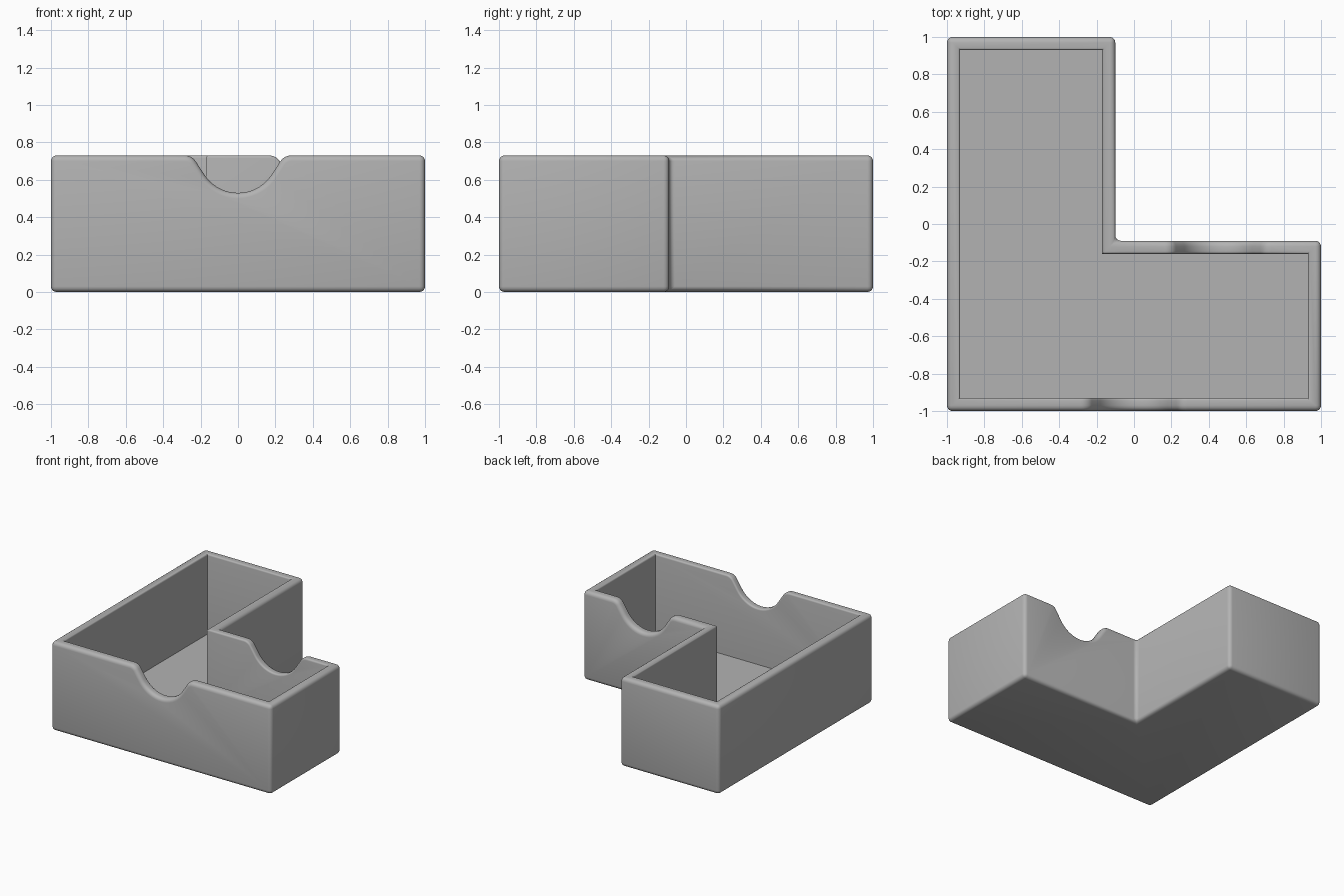
import bpy, bmesh
from math import sin, cos, radians
from mathutils import Matrix, Vector

if "Cube" in bpy.data.objects:
    bpy.data.objects.remove(bpy.data.objects["Cube"])

HEIGHT, WALL, FLOOR = 0.73, 0.07, 0.07
INNER_X, INNER_Y = -0.10, -0.09   # re-entrant corner of the L


def prism(name, outline, depth, matrix):
    """Extrude a flat outline along its local z and place it."""
    bm = bmesh.new()
    face = bm.faces.new([bm.verts.new((u, v, 0)) for u, v in outline])
    out = bmesh.ops.extrude_face_region(bm, geom=[face])
    bmesh.ops.translate(bm, vec=(0, 0, depth),
                        verts=[g for g in out["geom"] if isinstance(g, bmesh.types.BMVert)])
    bmesh.ops.transform(bm, matrix=matrix, verts=bm.verts)
    bmesh.ops.recalc_face_normals(bm, faces=bm.faces)
    mesh = bpy.data.meshes.new(name)
    bm.to_mesh(mesh)
    bm.free()
    obj = bpy.data.objects.new(name, mesh)
    bpy.context.collection.objects.link(obj)
    return obj


def l_outline(t):
    """L footprint, moved inward by t."""
    e, x, y = 1 - t, INNER_X - t, INNER_Y - t
    return [(-e, -e), (e, -e), (e, y), (x, y), (x, e), (-e, e)]


def notch_outline():
    """Finger notch: round bottom, sloped sides, rounded shoulders."""
    slope, r, shoulder = radians(57), 0.215, 0.07
    right = [(r * sin(slope * i / 9), 0.745 - r * cos(slope * i / 9)) for i in range(10)]
    drop = shoulder * (1 - cos(slope))
    x0 = right[-1][0] + (HEIGHT - drop - right[-1][1]) * cos(slope) / sin(slope)
    cx = x0 + shoulder * sin(slope)
    for i in range(7):
        a = slope * (1 - i / 6)
        right.append((cx - shoulder * sin(a), HEIGHT - shoulder + shoulder * cos(a)))
    right.append((cx, HEIGHT + 0.2))
    return [(-u, v) for u, v in reversed(right[1:])] + right


# Tray body and its cutters
tray = prism("l_shaped_tray", l_outline(0), HEIGHT, Matrix())
cutters = [prism("cavity_cutter", l_outline(WALL), HEIGHT, Matrix.Translation((0, 0, FLOOR)))]
upright = Matrix.Rotation(radians(90), 4, "X")
for name, x, y in (("front_notch_cutter", 0, -1 + WALL / 2),
                   ("back_notch_cutter", (1 + INNER_X) / 2, INNER_Y - WALL / 2)):
    cutters.append(prism(name, notch_outline(), 0.2,
                         Matrix.Translation((x, y + 0.1, 0)) @ upright))

bpy.context.view_layer.objects.active = tray
tray.select_set(True)
for cutter in cutters:
    mod = tray.modifiers.new("cut", "BOOLEAN")
    mod.operation, mod.solver, mod.object = "DIFFERENCE", "EXACT", cutter
    bpy.ops.object.modifier_apply(modifier=mod.name)
    bpy.data.objects.remove(cutter)

# Bevel weights: full on the outside, light on the inner rim, none in the cavity
bm = bmesh.new()
bm.from_mesh(tray.data)
bmesh.ops.remove_doubles(bm, verts=bm.verts, dist=0.0005)
weight = bm.edges.layers.float.new("bevel_weight_edge")


def on_outside(p):
    eps = 0.002
    return (abs(p.x) > 1 - eps or abs(p.y) > 1 - eps
            or (abs(p.x - INNER_X) < eps and p.y > INNER_Y - eps)
            or (abs(p.y - INNER_Y) < eps and p.x > INNER_X - eps))


for e in bm.edges:
    if len(e.link_faces) != 2 or e.calc_face_angle() < radians(50):
        continue
    if all(on_outside(v.co) for v in e.verts):
        e[weight] = 1.0
    elif all(v.co.z > FLOOR + 0.1 for v in e.verts):
        e[weight] = 0.45
bm.to_mesh(tray.data)
bm.free()

bevel = tray.modifiers.new("rounded_edges", "BEVEL")
bevel.limit_method, bevel.width, bevel.segments = "WEIGHT", 0.03, 4
bevel.use_clamp_overlap = False
bpy.ops.object.modifier_apply(modifier=bevel.name)
bpy.ops.object.shade_smooth_by_angle(angle=radians(35))

# Single grey plastic
mat = bpy.data.materials.new("grey_plastic")
mat.use_nodes = True
color = (0.45, 0.45, 0.45, 1)
mat.diffuse_color = color
mat.node_tree.nodes["Principled BSDF"].inputs["Base Color"].default_value = color
tray.data.materials.clear()
tray.data.materials.append(mat)
